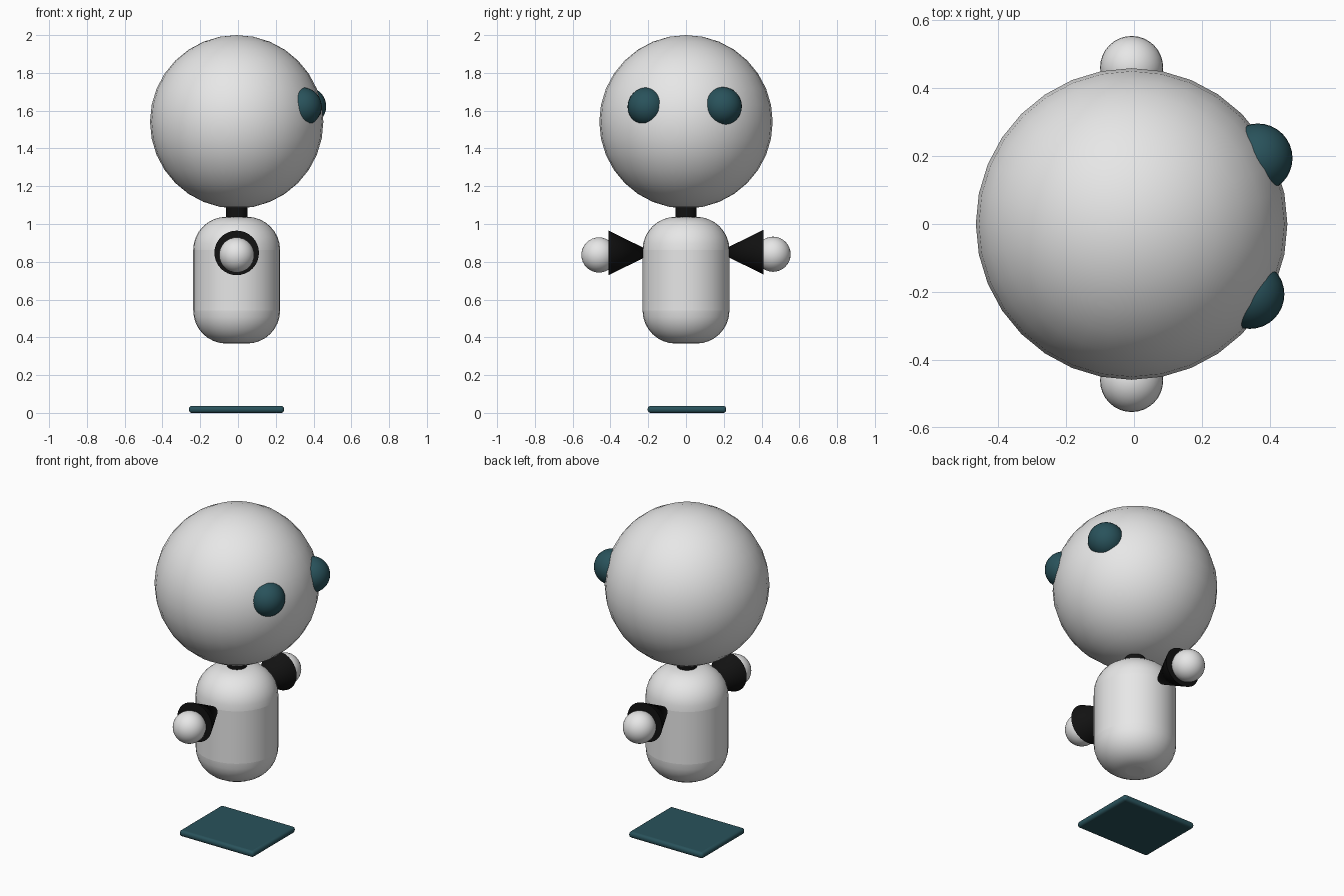
import bpy
import math

if "Cube" in bpy.data.objects:
    bpy.data.objects.remove(bpy.data.objects["Cube"])

CX = -0.007  # shared x axis of the figure


def material(name, rgb):
    m = bpy.data.materials.new(name)
    m.diffuse_color = (*rgb, 1.0)
    m.use_nodes = True
    m.node_tree.nodes["Principled BSDF"].inputs["Base Color"].default_value = m.diffuse_color
    return m


PALE = material("pale_grey", (0.8, 0.8, 0.8))
BLACK = material("black", (0.006, 0.006, 0.006))
TEAL = material("dark_teal", (0.022, 0.085, 0.105))


def finish(name, mat, angle=40):
    ob = bpy.context.object
    ob.name = name
    ob.data.materials.append(mat)
    bpy.ops.object.shade_smooth_by_angle(angle=math.radians(angle))
    return ob


def ball(name, mat, radius, loc):
    bpy.ops.mesh.primitive_uv_sphere_add(segments=32, ring_count=16, radius=radius, location=loc)
    return finish(name, mat)


def round_edges(ob, width, segments):
    b = ob.modifiers.new("round", 'BEVEL')
    b.width = width
    b.segments = segments
    b.limit_method = 'ANGLE'
    b.angle_limit = math.radians(40)


# Head
ball("head", PALE, 0.459, (CX, 0, 1.541))

# Eyes, half sunk in the +x side of the head
ball("eye_left", TEAL, 0.102, (0.365, 0.194, 1.623))
ball("eye_right", TEAL, 0.102, (0.341, -0.207, 1.621))

# Neck
bpy.ops.mesh.primitive_cylinder_add(vertices=32, radius=0.056, depth=0.16, location=(CX, 0, 1.06))
finish("neck", BLACK)

# Body with rounded ends
bpy.ops.mesh.primitive_cylinder_add(vertices=32, radius=0.23, depth=0.671, location=(CX, 0, 0.7025))
body = finish("body", PALE)
round_edges(body, 0.175, 8)

# Flared arms with ball hands on both sides
for side, label, dz in ((1, "left", 0.002), (-1, "right", -0.002)):
    bpy.ops.mesh.primitive_cone_add(vertices=32, radius1=0.118, radius2=0, depth=0.24,
                                    location=(CX, side * 0.29, 0.849 + dz),
                                    rotation=(side * math.pi / 2, 0, 0))
    finish("arm_" + label, BLACK)
    ball("hand_" + label, PALE, 0.093, (CX, side * 0.461, 0.838 + dz))

# Base plate hovering below the body
bpy.ops.mesh.primitive_cube_add(size=1, location=(-0.008, 0.005, 0.0185))
plate = bpy.context.object
plate.scale = (0.504, 0.416, 0.037)
bpy.ops.object.transform_apply(location=False, rotation=False, scale=True)
finish("base_plate", TEAL)
round_edges(plate, 0.016, 4)
